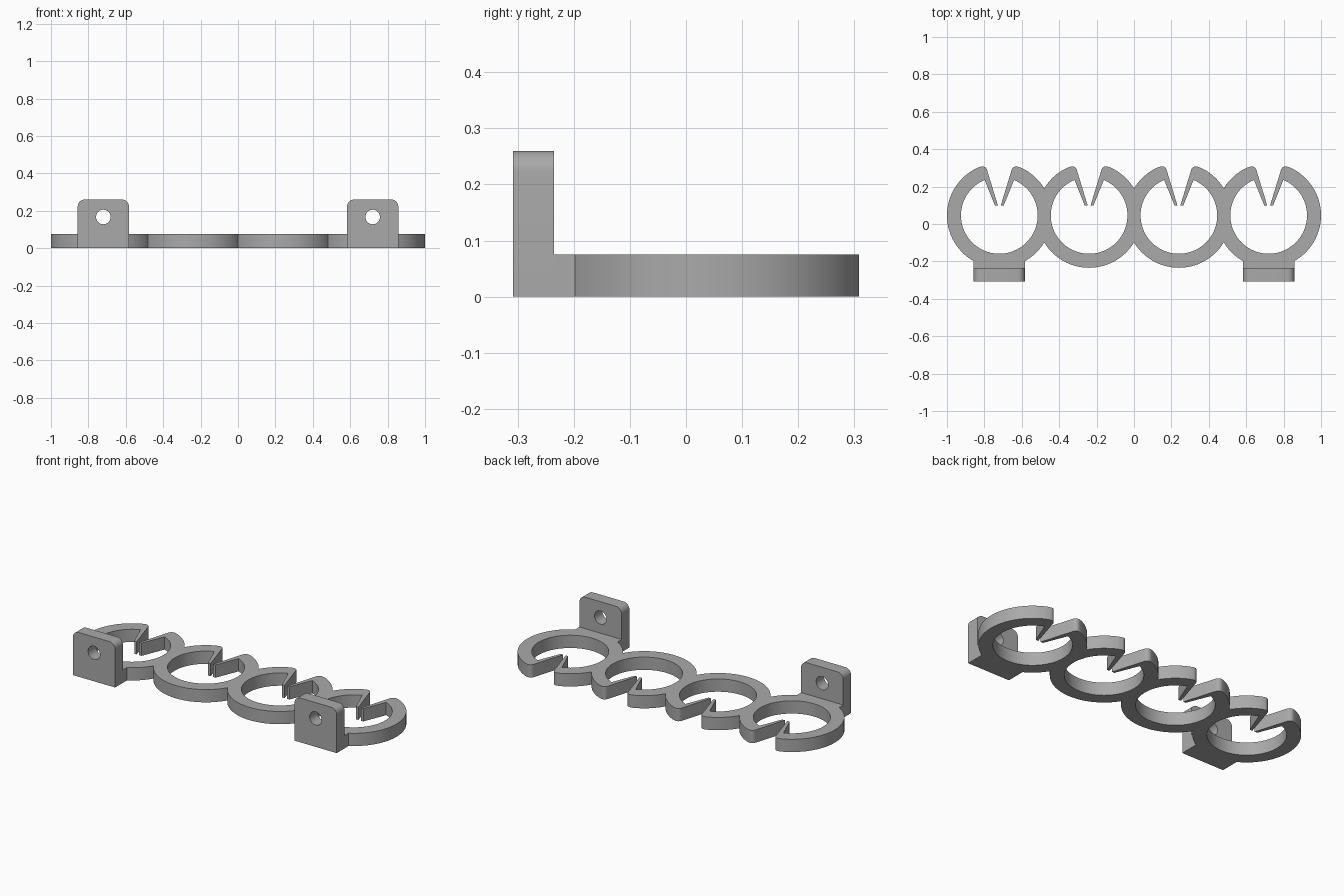
import bpy
import bmesh
from math import sin, cos, acos, radians, pi
from mathutils import Matrix, Vector

if "Cube" in bpy.data.objects:
    bpy.data.objects.remove(bpy.data.objects["Cube"])

PITCH, CY = 0.48, 0.046          # ring spacing and ring centre line
R_OUT, R_IN = 0.28, 0.205        # ring radii
THICK = 0.075                    # plate thickness
TAB_HALF, TAB_TOP = 0.137, 0.26  # mounting tab half width and height
TAB_FRONT, TAB_BACK = -0.308, -0.235

grey = bpy.data.materials.new("plain grey")
grey.use_nodes = True
grey.diffuse_color = (0.40, 0.40, 0.40, 1)
grey.node_tree.nodes["Principled BSDF"].inputs["Base Color"].default_value = (0.40, 0.40, 0.40, 1)


def arc(cx, cy, r, start, end, steps):
    return [(cx + r * cos(start + (end - start) * i / steps),
             cy + r * sin(start + (end - start) * i / steps)) for i in range(steps + 1)]


def prism(name, loops, depth, matrix=Matrix()):
    """Fill closed loops (outline and holes) and extrude them along z."""
    bm = bmesh.new()
    edges = []
    for loop in loops:
        verts = [bm.verts.new((x, y, 0)) for x, y in loop]
        edges += [bm.edges.new((v, verts[i - 1])) for i, v in enumerate(verts)]
    bmesh.ops.triangle_fill(bm, edges=edges, use_beauty=True)
    out = bmesh.ops.extrude_face_region(bm, geom=bm.faces[:], use_keep_orig=True)
    top = [g for g in out["geom"] if isinstance(g, bmesh.types.BMVert)]
    bmesh.ops.translate(bm, verts=top, vec=Vector((0, 0, depth)))
    bmesh.ops.transform(bm, matrix=matrix, verts=bm.verts[:])
    bmesh.ops.recalc_face_normals(bm, faces=bm.faces[:])
    mesh = bpy.data.meshes.new(name)
    bm.to_mesh(mesh)
    bm.free()
    mesh.materials.append(grey)
    obj = bpy.data.objects.new(name, mesh)
    bpy.context.collection.objects.link(obj)
    bpy.ops.object.select_all(action="DESELECT")
    obj.select_set(True)
    bpy.context.view_layer.objects.active = obj
    bpy.ops.object.shade_smooth_by_angle(angle=radians(30))
    return obj


notch = acos(PITCH / 2 / R_OUT)   # where neighbouring rings meet


def half_clip(end):
    """Right half: inside of the ring, spring prong, rounded lip, outer arc."""
    return (arc(0, CY, R_IN, -pi / 2, radians(67.5), 36)
            + [(0.024, 0.10), (0.008, 0.10)]
            + arc(0.09, 0.283, 0.025, radians(163), radians(70), 8)
            + arc(0, CY, R_OUT, radians(66), end, 14))


def mirrored(points):
    return [(-x, y) for x, y in reversed(points)]


def under_half(start, foot):
    """Right half of the outer underside, with a square foot under a tab."""
    if foot:
        return (arc(0, CY, R_OUT, -start, -acos(TAB_HALF / R_OUT), 14)
                + [(TAB_HALF, TAB_BACK)])
    return arc(0, CY, R_OUT, -start, -pi / 2, 14)


# Ring plate: one outline running over the top and back along the underside
centres = [(i - 1.5) * PITCH for i in range(4)]
upper, lower = [], []
for i, cx in enumerate(centres):
    left = 0 if i == 0 else notch
    right = 0 if i == 3 else notch
    end_ring = i in (0, 3)
    over = mirrored(half_clip(left)) + half_clip(right)
    under = under_half(right, end_ring) + mirrored(under_half(left, end_ring))
    upper += [(cx + x, y) for x, y in over]
    lower = [(cx + x, y) for x, y in under] + lower

outline = []
for p in upper + lower:
    if not outline or (Vector(p) - Vector(outline[-1])).length > 1e-4:
        outline.append(p)
if (Vector(outline[0]) - Vector(outline[-1])).length < 1e-4:
    outline.pop()
prism("ring_plate", [outline], THICK)

# Mounting tabs: upright plates with rounded top corners and a screw hole
CORNER = 0.037
shoulder = arc(TAB_HALF - CORNER, TAB_TOP - CORNER, CORNER, 0, pi / 2, 8)
tab_outline = [(-TAB_HALF, 0), (TAB_HALF, 0)] + shoulder + mirrored(shoulder)
screw_hole = arc(0, 0.167, 0.039, 0, 2 * pi, 32)[:-1]
for side, cx in (("right", centres[0]), ("left", centres[3])):
    stand = Matrix.Translation((cx, TAB_BACK, 0)) @ Matrix.Rotation(pi / 2, 4, "X")
    prism(side + "_mounting_tab", [tab_outline, screw_hole], TAB_BACK - TAB_FRONT, stand)
